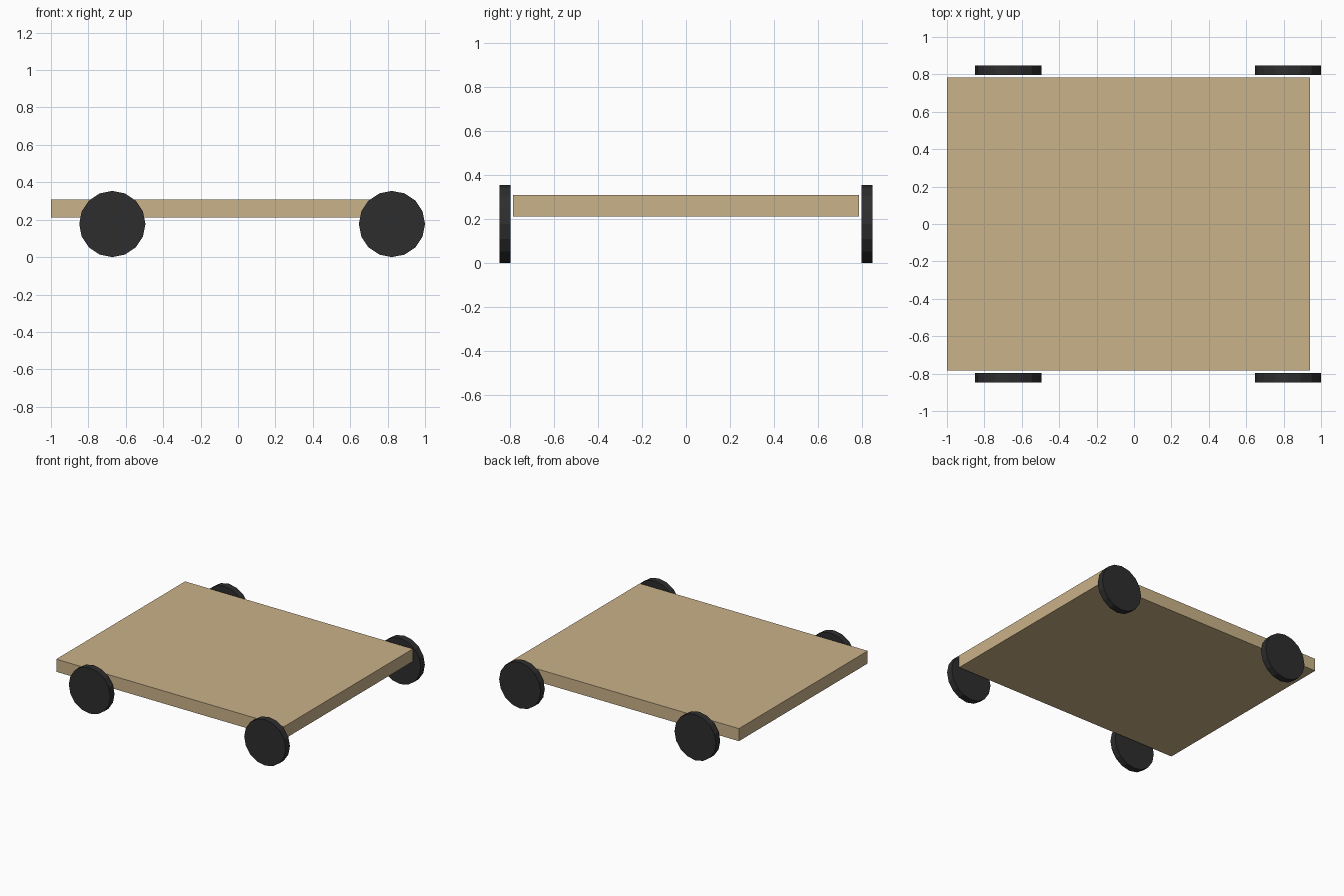
import bpy, math

if "Cube" in bpy.data.objects:
    bpy.data.objects.remove(bpy.data.objects["Cube"])


def material(name, rgb):
    m = bpy.data.materials.new(name)
    m.diffuse_color = (*rgb, 1)
    m.use_nodes = True
    m.node_tree.nodes["Principled BSDF"].inputs["Base Color"].default_value = m.diffuse_color
    return m


wood = material("tan wood", (0.59, 0.445, 0.25))
rubber = material("black rubber", (0.027, 0.027, 0.027))

# Flat deck board
X0, X1, HALF_Y, Z0, Z1 = -1.0, 0.942, 0.784, 0.211, 0.308
bpy.ops.mesh.primitive_cube_add(size=1, location=((X0 + X1) / 2, 0, (Z0 + Z1) / 2))
deck = bpy.context.object
deck.name = "deck"
deck.scale = (X1 - X0, 2 * HALF_Y, Z1 - Z0)
bpy.ops.object.transform_apply(location=False, rotation=False, scale=True)
deck.data.materials.append(wood)

# Four 16-sided disc wheels, just outside the long sides of the deck
R, INNER, OUTER = 0.177, 0.796, 0.847
for end, x in (("rear", -0.672), ("front", 1.0 - R)):
    for side, s in (("right", -1), ("left", 1)):
        bpy.ops.mesh.primitive_cylinder_add(
            vertices=16, radius=R, depth=OUTER - INNER,
            location=(x, s * (INNER + OUTER) / 2, R),
            rotation=(math.radians(90), 0, 0))
        wheel = bpy.context.object
        wheel.name = f"{end}_{side}_wheel"
        wheel.data.materials.append(rubber)
